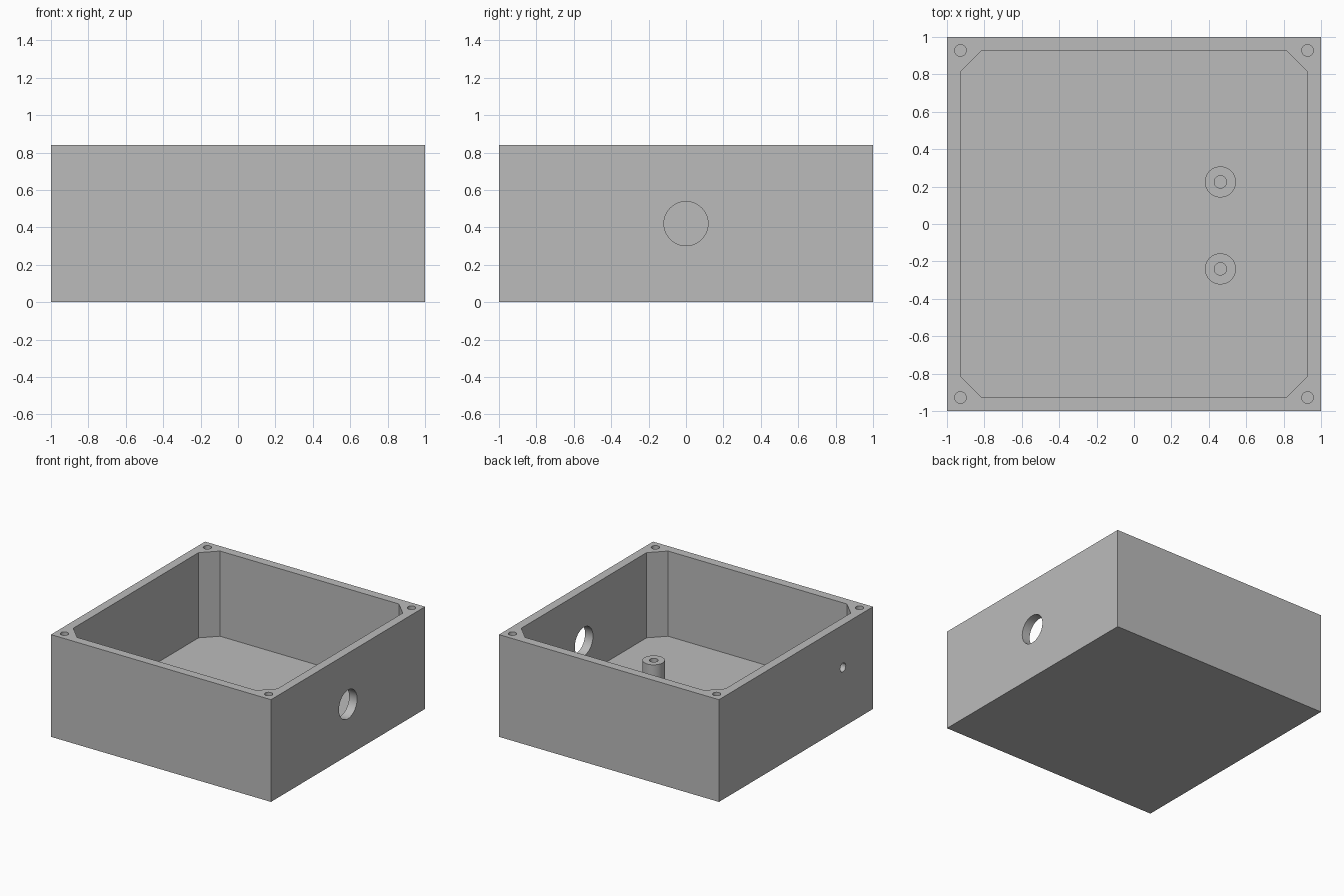
import bpy, math

cube = bpy.data.objects.get("Cube")
if cube:
    bpy.data.objects.remove(cube, do_unlink=True)

HEIGHT, FLOOR, INNER, CHAMFER = 0.84, 0.14, 0.928, 0.115

grey = bpy.data.materials.new("plain grey")
grey.use_nodes = True
grey.diffuse_color = (0.5, 0.5, 0.5, 1)
grey.node_tree.nodes["Principled BSDF"].inputs["Base Color"].default_value = (0.5, 0.5, 0.5, 1)


def prism(name, outline, z0, z1):
    """Extrude an anticlockwise outline from z0 to z1."""
    n = len(outline)
    verts = [(x, y, z) for z in (z0, z1) for x, y in outline]
    faces = [list(range(n))[::-1], list(range(n, 2 * n))]
    faces += [(i, (i + 1) % n, n + (i + 1) % n, n + i) for i in range(n)]
    mesh = bpy.data.meshes.new(name)
    mesh.from_pydata(verts, [], faces)
    mesh.materials.append(grey)
    obj = bpy.data.objects.new(name, mesh)
    bpy.context.collection.objects.link(obj)
    return obj


def cylinder(name, radius, z0, z1, x=0, y=0, sides=48):
    angles = [2 * math.pi * i / sides for i in range(sides)]
    outline = [(x + radius * math.cos(a), y + radius * math.sin(a)) for a in angles]
    return prism(name, outline, z0, z1)


def select(obj):
    bpy.ops.object.select_all(action='DESELECT')
    obj.select_set(True)
    bpy.context.view_layer.objects.active = obj


def cut(target, cutter):
    """Subtract a cutter and discard it."""
    cutter.hide_render = True
    select(target)
    mod = target.modifiers.new("cut", 'BOOLEAN')
    mod.operation, mod.solver, mod.object = 'DIFFERENCE', 'EXACT', cutter
    bpy.ops.object.modifier_apply(modifier=mod.name)
    bpy.data.objects.remove(cutter, do_unlink=True)


def side_hole(target, radius, side, y, z):
    """Bore through one x wall."""
    drill = cylinder("drill", radius, -0.15, 0.15)
    drill.rotation_euler.y = math.pi / 2
    drill.location = (side, y, z)
    cut(target, drill)


# Enclosure: block hollowed by a cavity with chamfered corners
body = prism("enclosure", [(-1, -1), (1, -1), (1, 1), (-1, 1)], 0, HEIGHT)
a, b = INNER, INNER - CHAMFER
cavity = [(-b, -a), (b, -a), (a, -b), (a, b), (b, a), (-b, a), (-a, b), (-a, -b)]
cut(body, prism("cavity", cavity, FLOOR, HEIGHT + 0.1))

# Screw holes in the corners of the rim
for x in (-INNER, INNER):
    for y in (-INNER, INNER):
        cut(body, cylinder("drill", 0.031, HEIGHT - 0.35, HEIGHT + 0.1, x, y, 32))

# Cable opening in one wall, small hole in the opposite one
side_hole(body, 0.118, 1, 0, 0.42)
side_hole(body, 0.036, -1, -0.61, 0.49)

# Hollow mounting posts on the floor
parts = [body]
for name, y in (("rear_post", 0.225), ("front_post", -0.24)):
    post = cylinder(name, 0.083, FLOOR - 0.01, 0.30, 0.462, y)
    cut(post, cylinder("drill", 0.033, FLOOR, 0.4, 0.462, y, 32))
    parts.append(post)

for part in parts:
    select(part)
    bpy.ops.object.shade_smooth_by_angle(angle=math.radians(30))
